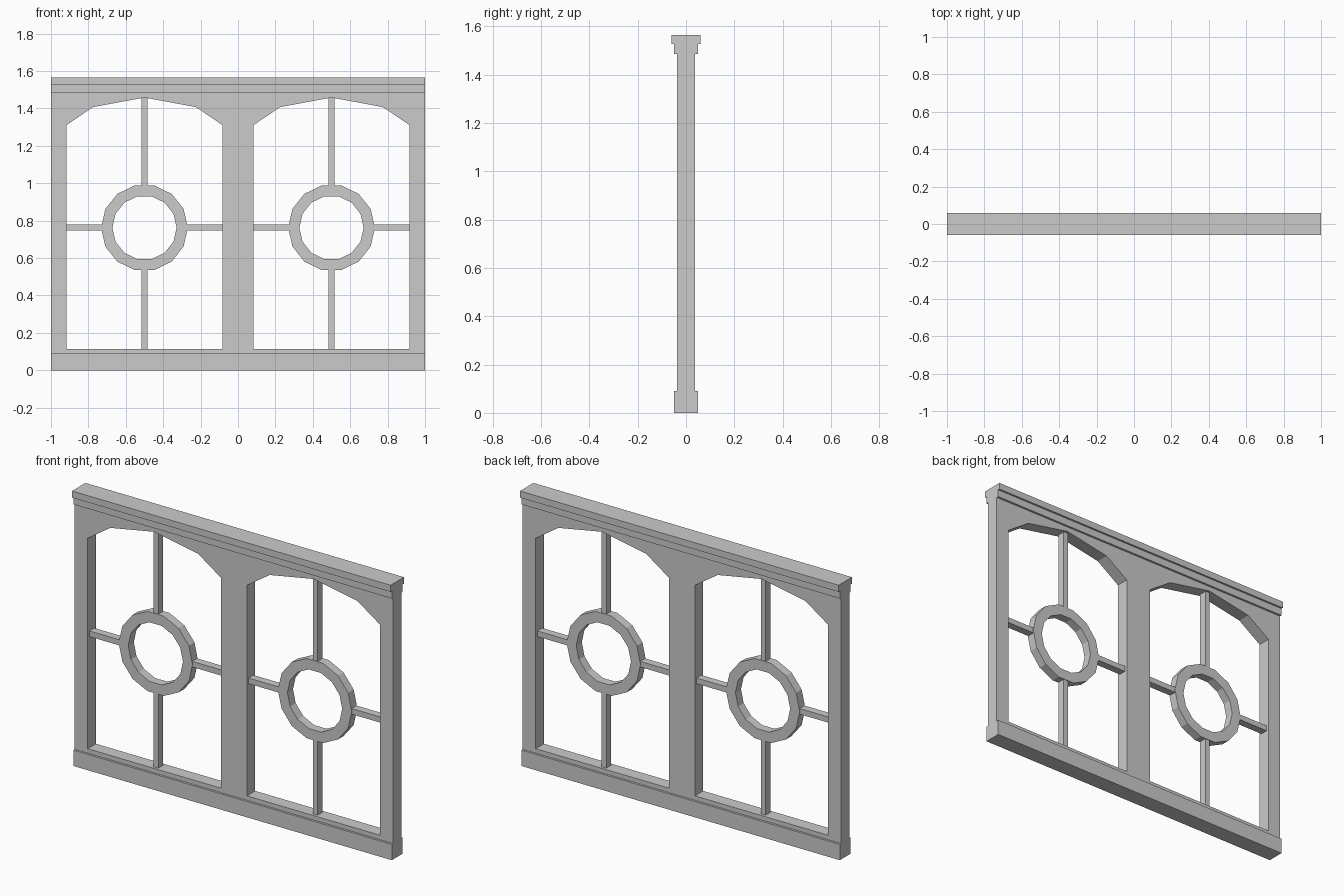
import bpy, bmesh
from math import pi, cos, sin
from mathutils import Matrix

if "Cube" in bpy.data.objects:
    bpy.data.objects.remove(bpy.data.objects["Cube"])

Z_MID = 0.762          # height of the ring centres
BAYS = (-0.5, 0.5)     # x centres of the two windows


def panel(name, outlines, half_depth):
    """Flat x-z panel: first outline is the edge, the others are holes."""
    cu = bpy.data.curves.new(name, 'CURVE')
    cu.dimensions, cu.fill_mode, cu.extrude = '2D', 'BOTH', half_depth
    for pts in outlines:
        sp = cu.splines.new('POLY')
        sp.points.add(len(pts) - 1)
        for p, (x, z) in zip(sp.points, pts):
            p.co = (x, z, 0, 1)
        sp.use_cyclic_u = True
        sp.use_smooth = False
    tmp = bpy.data.objects.new(name + "_curve", cu)
    bpy.context.collection.objects.link(tmp)
    deps = bpy.context.evaluated_depsgraph_get()
    me = bpy.data.meshes.new_from_object(tmp.evaluated_get(deps))
    bpy.data.objects.remove(tmp)
    me.transform(Matrix.Rotation(pi / 2, 4, 'X'))
    bm = bmesh.new()
    bm.from_mesh(me)
    bmesh.ops.remove_doubles(bm, verts=bm.verts, dist=1e-5)
    bmesh.ops.recalc_face_normals(bm, faces=bm.faces)
    for f in bm.faces:
        f.smooth = False
    bm.to_mesh(me)
    bm.free()
    ob = bpy.data.objects.new(name, me)
    bpy.context.collection.objects.link(ob)
    return ob


def box(name, x0, x1, z0, z1, half_depth):
    return panel(name, [[(x0, z0), (x1, z0), (x1, z1), (x0, z1)]], half_depth)


def circle(cx, r, n=14):
    return [(cx + r * cos(2 * pi * i / n), Z_MID + r * sin(2 * pi * i / n))
            for i in range(n)]


def opening(cx):
    """Window opening with a five-point faceted arch."""
    half = [(0.418, 0.115), (0.418, 1.31), (0.275, 1.407)]
    right = [(cx + x, z) for x, z in half]
    left = [(cx - x, z) for x, z in reversed(half)]
    return right + [(cx, 1.458)] + left


# Main frame with two arched openings
frame = [(-1, 0.09), (1, 0.09), (1, 1.485), (-1, 1.485)]
panel("frame", [frame] + [opening(c) for c in BAYS], 0.037)

# Plinth and stepped top moulding
box("base_rail", -1, 1, 0, 0.09, 0.049)
box("top_moulding", -1, 1, 1.485, 1.527, 0.049)
box("top_cap", -1, 1, 1.527, 1.565, 0.06)

# Ring and glazing bars in each window
for side, c in zip(("left", "right"), BAYS):
    panel(side + "_ring", [circle(c, 0.232), circle(c, 0.172)], 0.025)
    box(side + "_lower_bar", c - 0.015, c + 0.015, 0.10, Z_MID - 0.215, 0.022)
    box(side + "_upper_bar", c - 0.015, c + 0.015, Z_MID + 0.215, 1.465, 0.022)
    for s, tag in ((-1, "outer" if c < 0 else "inner"), (1, "inner" if c < 0 else "outer")):
        a, b = sorted((c + s * 0.215, c + s * 0.425))
        box(f"{side}_{tag}_bar", a, b, Z_MID - 0.016, Z_MID + 0.016, 0.022)
